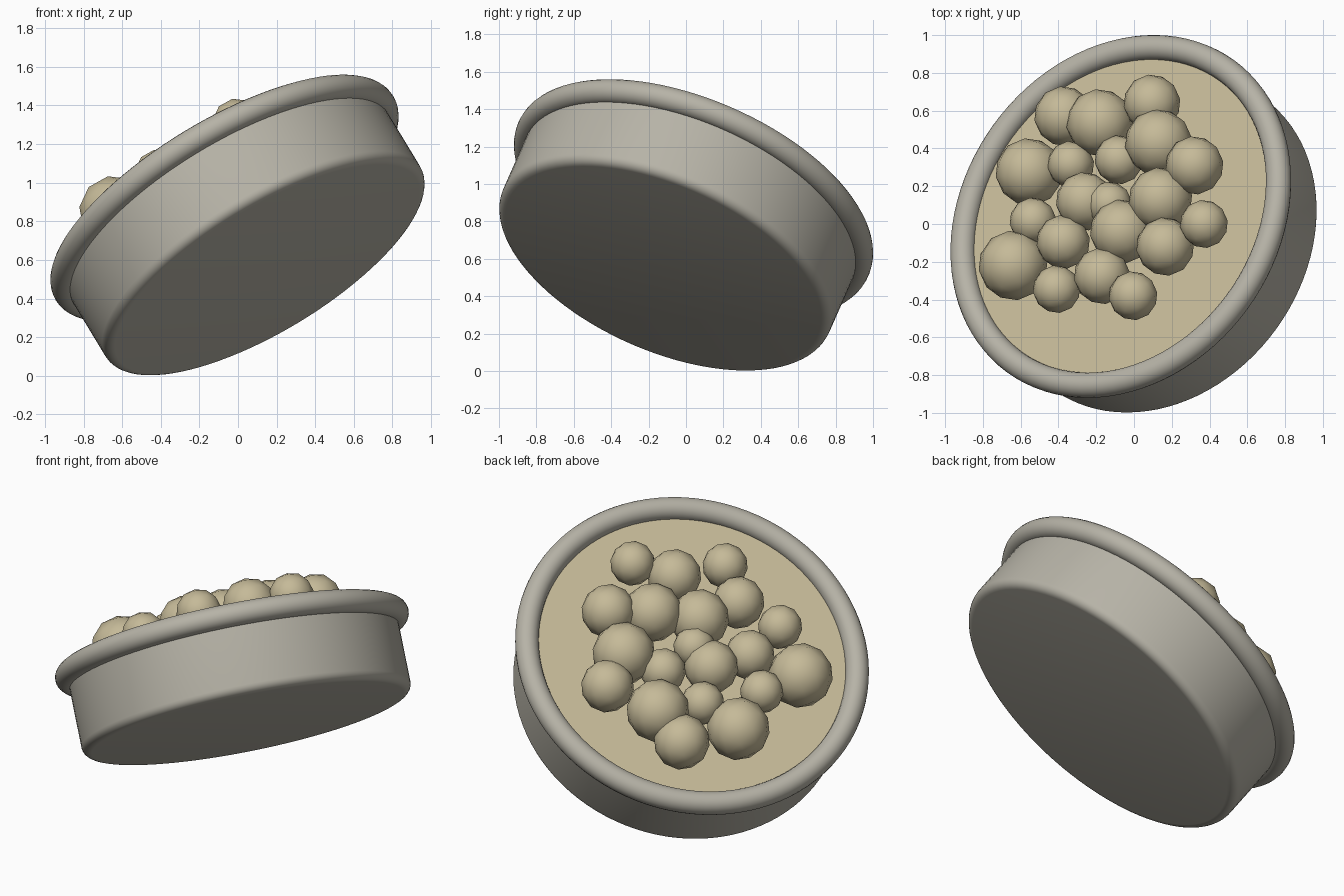
import bpy
import bmesh
import math
from mathutils import Vector, Matrix

cube = bpy.data.objects.get("Cube")
if cube:
    bpy.data.objects.remove(cube, do_unlink=True)


def material(name, rgb):
    m = bpy.data.materials.new(name)
    m.use_nodes = True
    m.diffuse_color = (*rgb, 1)
    m.node_tree.nodes["Principled BSDF"].inputs["Base Color"].default_value = (*rgb, 1)
    return m


GREY = material("warm grey", (0.47, 0.45, 0.385))
SAND = material("sand", (0.56, 0.49, 0.315))

# Tilted frame shared by every part: origin at the rim centre
CENTRE = Vector((-0.07, 0.04, 0.92))
AXIS = Vector((-0.485, 0.353, 0.80)).normalized()
TILT = Matrix.Translation(CENTRE) @ AXIS.to_track_quat('Z', 'Y').to_matrix().to_4x4()
SEGMENTS = 96


def finish(obj, name, mat, angle=None):
    obj.name = name
    obj.data.materials.append(mat)
    if angle:
        bpy.ops.object.select_all(action='DESELECT')
        obj.select_set(True)
        bpy.context.view_layer.objects.active = obj
        bpy.ops.object.shade_smooth_by_angle(angle=math.radians(angle))


def lathe(name, profile, mat):
    bm = bmesh.new()
    verts = [bm.verts.new((r, 0, z)) for r, z in profile]
    edges = [bm.edges.new(pair) for pair in zip(verts, verts[1:])]
    bmesh.ops.spin(bm, geom=verts + edges, cent=(0, 0, 0), axis=(0, 0, 1),
                   angle=math.tau, steps=SEGMENTS)
    bmesh.ops.remove_doubles(bm, verts=bm.verts, dist=0.0001)
    bmesh.ops.recalc_face_normals(bm, faces=bm.faces)
    mesh = bpy.data.meshes.new(name)
    bm.to_mesh(mesh)
    bm.free()
    obj = bpy.data.objects.new(name, mesh)
    bpy.context.collection.objects.link(obj)
    obj.matrix_world = TILT
    finish(obj, name, mat, 40)


# Dish body: flat base, rounded lower edge, straight wall, closed under the filling
RADIUS, DEPTH, ROUND = 0.952, 0.458, 0.05
profile = [(0, -DEPTH)]
for i in range(7):
    a = math.radians(90 * i / 6)
    profile.append((RADIUS - ROUND + ROUND * math.sin(a),
                    -DEPTH + ROUND - ROUND * math.cos(a)))
profile += [(RADIUS, -0.02), (0, -0.02)]
lathe("dish_body", profile, GREY)

# Rolled rim
bpy.ops.mesh.primitive_torus_add(major_radius=0.955, minor_radius=0.067,
                                 major_segments=SEGMENTS, minor_segments=20)
rim = bpy.context.object
rim.matrix_world = TILT
finish(rim, "rim", GREY, 60)

# Filling surface
bpy.ops.mesh.primitive_circle_add(vertices=SEGMENTS, radius=0.91, fill_type='NGON')
filling = bpy.context.object
filling.matrix_world = TILT
finish(filling, "filling", SAND)

# Balls resting on the filling: plan position and radius
BALLS = [
    (-.37, .57, .16), (-.18, .535, .18), (.095, .64, .152), (.13, .43, .18),
    (.32, .31, .155), (-.555, .275, .18), (-.335, .315, .125), (-.08, .34, .13),
    (-.26, .12, .155), (-.13, .105, .12), (.14, .13, .17), (.37, 0, .128),
    (-.535, .015, .125), (-.64, -.22, .185), (-.375, -.095, .143),
    (-.065, -.04, .17), (.165, -.12, .155), (-.41, -.345, .127),
    (-.17, -.275, .15), (-.005, -.38, .13),
]
LIFT = 0.13
for i, (x, y, r) in enumerate(BALLS, 1):
    dx, dy = x - CENTRE.x, y - CENTRE.y
    z = CENTRE.z + (LIFT - AXIS.x * dx - AXIS.y * dy) / AXIS.z
    bpy.ops.mesh.primitive_ico_sphere_add(subdivisions=2, radius=r)
    ball = bpy.context.object
    ball.matrix_world = Matrix.Translation((x, y, z)) @ TILT.to_3x3().to_4x4()
    finish(ball, f"ball_{i:02d}", SAND, 60)
